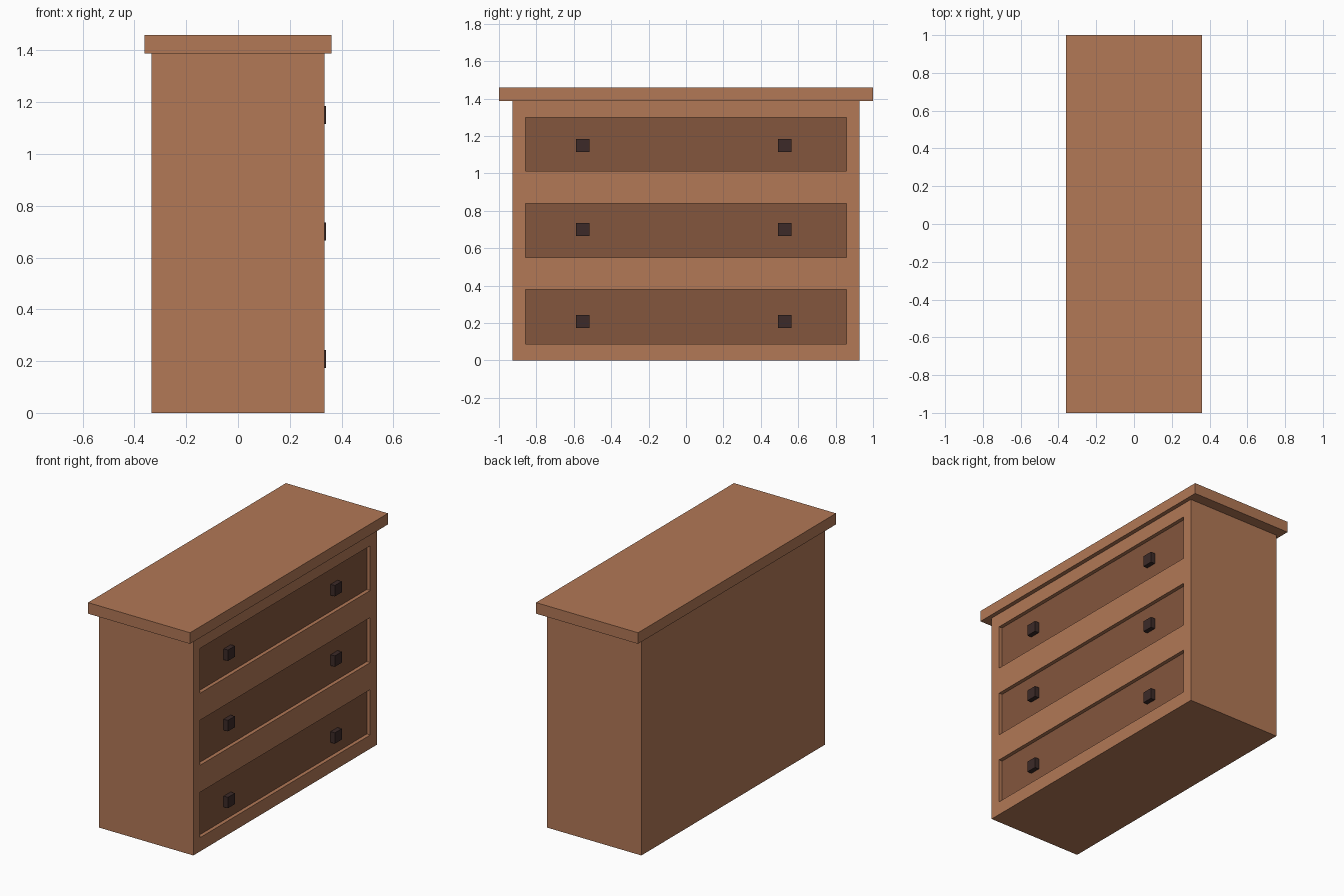
import bpy

if "Cube" in bpy.data.objects:
    bpy.data.objects.remove(bpy.data.objects["Cube"])

HALF_X, HALF_Y, BODY_TOP = 0.334, 0.928, 1.388
PANEL_X = 0.31      # visible face of the recessed drawers
DRAWERS = [(0.088, 0.378), (0.551, 0.839), (1.012, 1.298)]
KNOB_Z = [0.208, 0.70, 1.15]


def material(name, rgb):
    mat = bpy.data.materials.new(name)
    mat.diffuse_color = (*rgb, 1)
    mat.use_nodes = True
    mat.node_tree.nodes["Principled BSDF"].inputs["Base Color"].default_value = mat.diffuse_color
    return mat


def box(name, x, y, z, mat=None):
    """Box from (min, max) ranges on each axis."""
    ranges = (x, y, z)
    bpy.ops.mesh.primitive_cube_add(size=1, location=[(a + b) / 2 for a, b in ranges])
    ob = bpy.context.object
    ob.name = name
    ob.scale = [b - a for a, b in ranges]
    bpy.ops.object.transform_apply(location=False, rotation=False, scale=True)
    if mat:
        ob.data.materials.append(mat)
    return ob


wood = material("wood", (0.445, 0.188, 0.093))
dark_wood = material("dark_wood", (0.227, 0.093, 0.047))
knob_mat = material("knob_dark", (0.045, 0.023, 0.021))

# Carcass and overhanging top
body = box("body", (-HALF_X, HALF_X), (-HALF_Y, HALF_Y), (0, BODY_TOP), wood)
box("top_board", (-0.361, 0.361), (-1, 1), (BODY_TOP, 1.459), wood)

for i, (z0, z1) in enumerate(DRAWERS, 1):
    # Pocket cut into the carcass
    cutter = box(f"pocket_cutter_{i}", (PANEL_X - 0.01, 0.4), (-0.859, 0.859), (z0, z1), wood)
    cutter.hide_render = True
    cutter.hide_set(True)
    mod = body.modifiers.new(f"pocket_{i}", 'BOOLEAN')
    mod.operation = 'DIFFERENCE'
    mod.solver = 'EXACT'
    mod.object = cutter

    # Drawer front and its two square knobs
    box(f"drawer_front_{i}", (PANEL_X - 0.01, PANEL_X), (-0.859, 0.859), (z0, z1), dark_wood)
    zc = KNOB_Z[i - 1]
    for side, yc in (("left", -0.552), ("right", 0.528)):
        box(f"knob_{side}_{i}", (PANEL_X, 0.34), (yc - 0.035, yc + 0.035),
            (zc - 0.035, zc + 0.035), knob_mat)

# Apply the pockets and remove the cutters
bpy.ops.object.select_all(action='DESELECT')
bpy.context.view_layer.objects.active = body
body.select_set(True)
for mod in list(body.modifiers):
    bpy.ops.object.modifier_apply(modifier=mod.name)
for ob in [o for o in bpy.data.objects if "cutter" in o.name]:
    bpy.data.objects.remove(ob)
